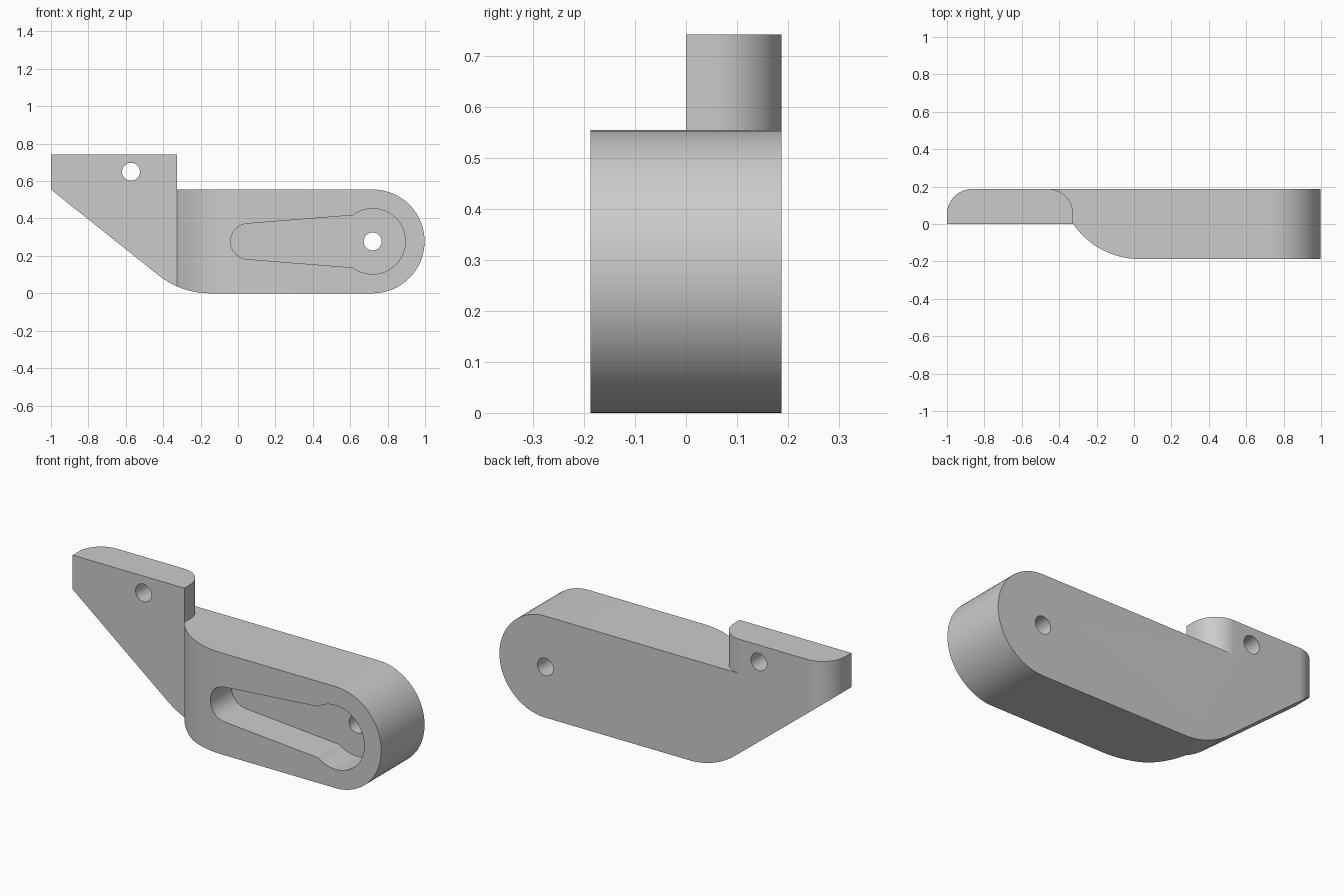
import bpy, bmesh
from math import radians, cos, sin, pi

cube = bpy.data.objects.get("Cube")
if cube:
    bpy.data.objects.remove(cube)

HALF = 0.187      # half the thickness
TOP = 0.742       # top of the tab
BODY = 0.555      # top of the arm
MID = BODY / 2    # arm centre line
STEP = -0.325     # where tab and arm meet
END = 0.72        # centre of the rounded end
ROUND = 0.135     # corner radius in plan


def arc(cx, cy, r, start, stop, n=24):
    angles = [radians(start + (stop - start) * i / n) for i in range(n + 1)]
    return [(cx + r * cos(a), cy + r * sin(a)) for a in angles]


def prism(name, points, low, high, upright=False):
    """Extrude a profile along z, or an upright (x, z) profile along y."""
    bm = bmesh.new()
    place = (lambda p: (p[0], low, p[1])) if upright else (lambda p: (p[0], p[1], low))
    face = bm.faces.new([bm.verts.new(place(p)) for p in points])
    grown = bmesh.ops.extrude_face_region(bm, geom=[face])["geom"]
    shift = (0, high - low, 0) if upright else (0, 0, high - low)
    bmesh.ops.translate(bm, vec=shift,
                        verts=[v for v in grown if isinstance(v, bmesh.types.BMVert)])
    bmesh.ops.recalc_face_normals(bm, faces=bm.faces)
    mesh = bpy.data.meshes.new(name)
    bm.to_mesh(mesh)
    bm.free()
    obj = bpy.data.objects.new(name, mesh)
    bpy.context.collection.objects.link(obj)
    return obj


# Bracket: side outline with sloped underside and round end
outline = [(-1, TOP), (-1, BODY)]
outline += arc(-0.15, 0.44, 0.44, 231.4, 270)
outline += arc(END, MID, MID, -90, 90, 48)
outline += [(STEP, BODY), (STEP, TOP)]
bracket = prism("bracket", outline, -HALF, HALF, upright=True)

# Curved front relief that thins the tab
relief = [(-1.2, -0.5), (-1.2, 0), (STEP, 0)]
relief += arc(0.03, 0.243, 0.43, 214.4, 270)[1:] + [(0.03, -0.5)]

# Rounded back corners of the tab
side = HALF - ROUND
left_corner = arc(-1 + ROUND, side, ROUND, 180, 90) + [(-1 + ROUND, 0.3), (-1.1, 0.3), (-1.1, side)]
right_corner = arc(STEP - ROUND, side, ROUND, 0, 90) + [(STEP - ROUND, 0.3), (STEP + 0.1, 0.3), (STEP + 0.1, side)]

# Keyhole pocket in the front face
pocket = arc(0.055, MID, 0.095, 94.4, 265.6) + arc(END, MID, 0.175, -127, 127, 48)

cutters = [
    prism("front_relief", relief, -0.2, 1),
    prism("left_corner", left_corner, -0.2, 1),
    prism("right_corner", right_corner, BODY, 1),
    prism("pocket", pocket, -0.4, 0, upright=True),
    prism("arm_hole", arc(END, MID, 0.048, 0, 350, 35), -0.5, 0.5, upright=True),
    prism("tab_hole", arc(-0.572, 0.65, 0.048, 0, 350, 35), -0.5, 0.5, upright=True),
]
for cutter in cutters:
    cutter.hide_render = True
    cut = bracket.modifiers.new(cutter.name, "BOOLEAN")
    cut.operation = "DIFFERENCE"
    cut.solver = "EXACT"
    cut.object = cutter

# Bake the cuts and drop the cutters
bpy.context.view_layer.update()
graph = bpy.context.evaluated_depsgraph_get()
solid = bpy.data.meshes.new_from_object(bracket.evaluated_get(graph))
bracket.modifiers.clear()
bracket.data = solid
for cutter in cutters:
    bpy.data.objects.remove(cutter)

# Plain grey finish
grey = bpy.data.materials.new("grey")
grey.use_nodes = True
colour = (0.6, 0.6, 0.6, 1)
grey.diffuse_color = colour
grey.node_tree.nodes["Principled BSDF"].inputs["Base Color"].default_value = colour
solid.materials.clear()
solid.materials.append(grey)

bpy.ops.object.select_all(action="DESELECT")
bracket.select_set(True)
bpy.context.view_layer.objects.active = bracket
bpy.ops.object.shade_smooth_by_angle(angle=radians(25))
